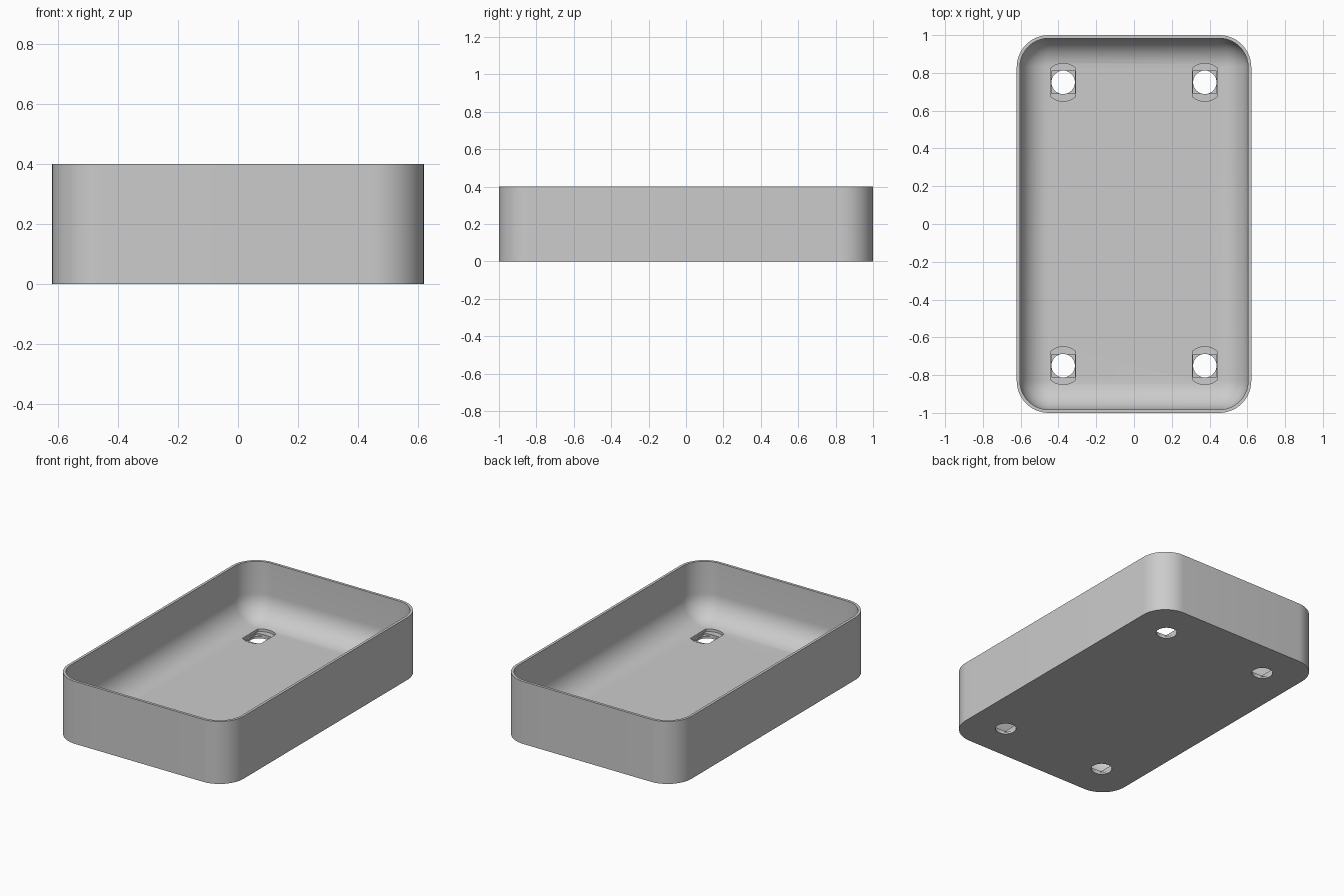
import bpy, bmesh, math

cube = bpy.data.objects.get("Cube")
if cube:
    bpy.data.objects.remove(cube, do_unlink=True)

HALF_X, HALF_Y, HEIGHT = 0.621, 1.0, 0.4
CORNER, WALL, FLOOR = 0.17, 0.017, 0.042
FILLET = CORNER - WALL

grey = bpy.data.materials.new("grey plastic")
grey.use_nodes = True
colour = (0.6, 0.6, 0.6, 1)
grey.diffuse_color = colour
grey.node_tree.nodes["Principled BSDF"].inputs["Base Color"].default_value = colour


def add_object(name, bm):
    bmesh.ops.recalc_face_normals(bm, faces=bm.faces)
    mesh = bpy.data.meshes.new(name)
    bm.to_mesh(mesh)
    bm.free()
    mesh.materials.append(grey)
    obj = bpy.data.objects.new(name, mesh)
    bpy.context.collection.objects.link(obj)
    return obj


def loft(bm, rings):
    """Skin a stack of equal rings and cap both ends."""
    loops = [[bm.verts.new(p) for p in ring] for ring in rings]
    for a, b in zip(loops, loops[1:]):
        for i in range(len(a)):
            j = (i + 1) % len(a)
            bm.faces.new((a[i], a[j], b[j], b[i]))
    bm.faces.new(loops[0])
    bm.faces.new(loops[-1])


def rounded_ring(inset, z, steps=14):
    """Rounded rectangle, inset from the outer outline."""
    r = max(CORNER - inset, 0.001)
    cx, cy = HALF_X - inset - r, HALF_Y - inset - r
    ring = []
    for q, (sx, sy) in enumerate([(1, 1), (-1, 1), (-1, -1), (1, -1)]):
        for k in range(steps + 1):
            a = math.pi / 2 * (q + k / steps)
            ring.append((sx * cx + r * math.cos(a), sy * cy + r * math.sin(a), z))
    return ring


# Tray shell: outer wall, rim, inner wall, coved floor
rings = [rounded_ring(0, 0), rounded_ring(0, HEIGHT), rounded_ring(WALL, HEIGHT)]
for k in range(13):
    a = math.pi / 2 * k / 12
    rings.append(rounded_ring(WALL + FILLET * (1 - math.cos(a)),
                              FLOOR + FILLET * (1 - math.sin(a))))
bm = bmesh.new()
loft(bm, rings)
bmesh.ops.remove_doubles(bm, verts=bm.verts, dist=0.0003)
tray = add_object("tray", bm)

# Screw hole outlines: round hole, square step, round-ended slot
round_hole = [(0.062 * math.cos(math.tau * i / 40), 0.062 * math.sin(math.tau * i / 40))
              for i in range(40)]
square_step = [(0.063, -0.06), (0.063, 0.06), (-0.063, 0.06), (-0.063, -0.06)]
edge = math.acos(0.064 / 0.1)
arc = [edge + (math.pi - 2 * edge) * i / 12 for i in range(13)]
slot = [(0.1 * math.cos(a), 0.1 * math.sin(a)) for a in arc]
slot += [(-x, -y) for x, y in slot]

# Cut each step at the four corners, deepest last
for outline, bottom in ((slot, 0.026), (square_step, 0.013), (round_hole, -0.1)):
    bm = bmesh.new()
    for sx in (-1, 1):
        for sy in (-1, 1):
            loft(bm, [[(sx * 0.375 + x, sy * 0.75 + y, z) for x, y in outline]
                      for z in (bottom, 0.2)])
    cutter = add_object("hole_cutter", bm)
    cutter.hide_render = True
    mod = tray.modifiers.new("holes", 'BOOLEAN')
    mod.operation, mod.solver, mod.object = 'DIFFERENCE', 'EXACT', cutter
    bpy.context.view_layer.objects.active = tray
    bpy.ops.object.modifier_apply(modifier=mod.name)
    bpy.data.objects.remove(cutter, do_unlink=True)

# Smooth curves, crisp rim and hole edges
bpy.ops.object.select_all(action='DESELECT')
tray.select_set(True)
bpy.context.view_layer.objects.active = tray
bpy.ops.object.shade_smooth_by_angle(angle=math.radians(30))
